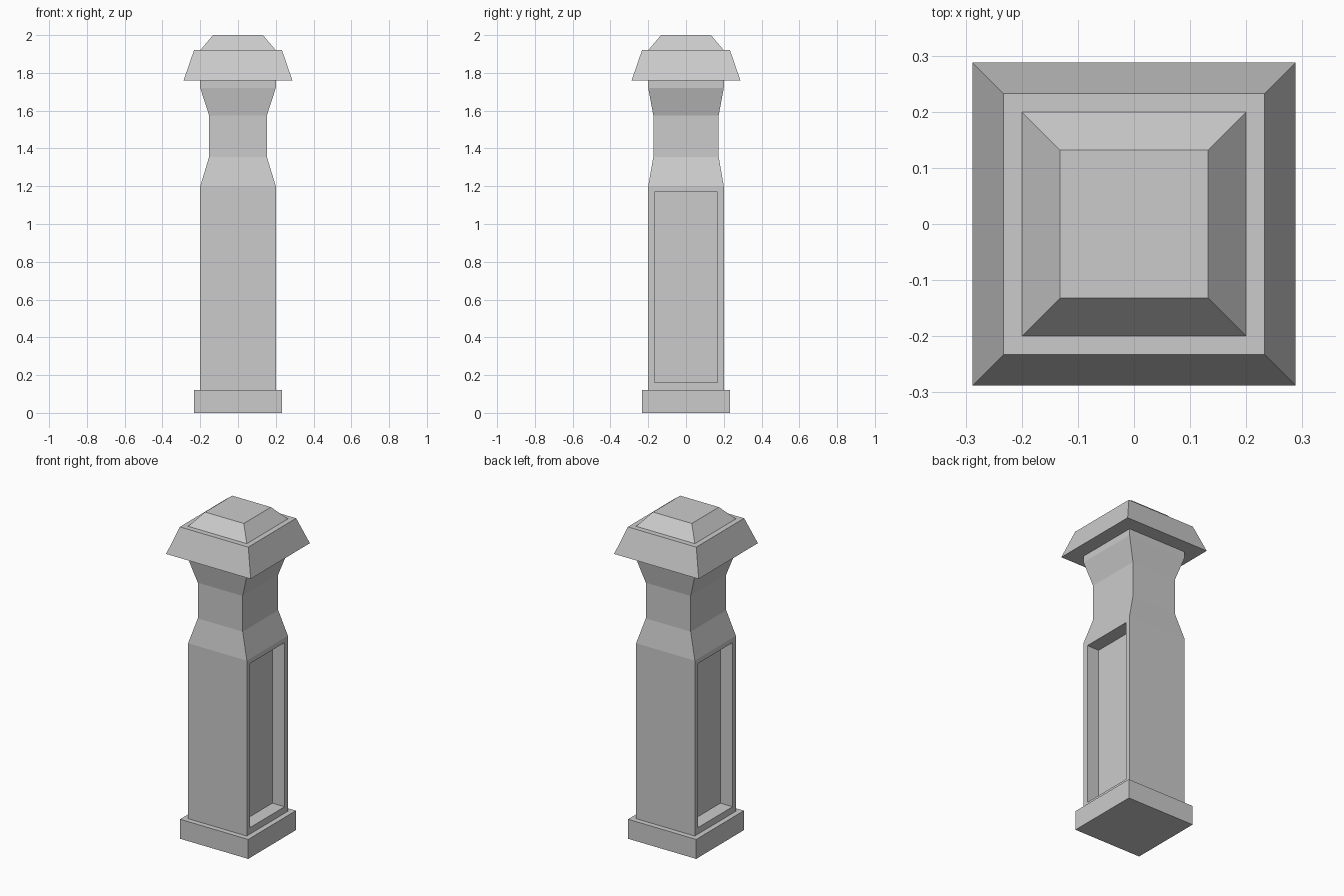
import bpy
import bmesh

cube = bpy.data.objects.get("Cube")
if cube:
    bpy.data.objects.remove(cube, do_unlink=True)

stone = bpy.data.materials.new("light_grey_stone")
stone.use_nodes = True
COLOUR = (0.6, 0.6, 0.6, 1)
stone.diffuse_color = COLOUR
stone.node_tree.nodes["Principled BSDF"].inputs["Base Color"].default_value = COLOUR


def square_loft(name, sections):
    """Stack rectangular rings of (half x, half y, z) into a closed solid."""
    bm = bmesh.new()
    rings = [[bm.verts.new((sx * hx, sy * hy, z))
              for sx, sy in ((-1, -1), (1, -1), (1, 1), (-1, 1))]
             for hx, hy, z in sections]
    bm.faces.new(rings[0][::-1])
    bm.faces.new(rings[-1])
    for low, high in zip(rings, rings[1:]):
        for i in range(4):
            j = (i + 1) % 4
            bm.faces.new((low[i], low[j], high[j], high[i]))
    mesh = bpy.data.meshes.new(name)
    bm.to_mesh(mesh)
    bm.free()
    mesh.materials.append(stone)
    obj = bpy.data.objects.new(name, mesh)
    bpy.context.collection.objects.link(obj)
    return obj


# Foot and capital
square_loft("base_plinth", [(0.232, 0.232, 0), (0.232, 0.232, 0.12)])
square_loft("cap", [(0.288, 0.288, 1.76), (0.233, 0.233, 1.92)])
square_loft("cap_top", [(0.2, 0.2, 1.92), (0.132, 0.132, 2.0)])

# Shaft with a narrowed neck
shaft = square_loft("shaft", [
    (0.2, 0.2, 0.12), (0.2, 0.2, 1.2), (0.153, 0.173, 1.355),
    (0.153, 0.173, 1.575), (0.2, 0.2, 1.72), (0.2, 0.2, 1.76)])

# Recessed panels on the left and right sides
PANEL_HALF_WIDTH, PANEL_BOTTOM, PANEL_TOP, DEPTH = 0.167, 0.16, 1.17, 0.083
bm = bmesh.new()
bm.from_mesh(shaft.data)
bm.normal_update()
sides = [f for f in bm.faces
         if abs(f.normal.x) > 0.99 and f.calc_center_median().z < 1]
for face in sides:
    outward = face.normal.copy()
    bmesh.ops.inset_individual(bm, faces=[face], thickness=0.03)
    for v in face.verts:
        v.co.y = PANEL_HALF_WIDTH if v.co.y > 0 else -PANEL_HALF_WIDTH
        v.co.z = PANEL_TOP if v.co.z > 0.6 else PANEL_BOTTOM
    # Push a copy of the panel inward, leaving straight walls
    floor = bmesh.ops.extrude_discrete_faces(bm, faces=[face])["faces"][0]
    bmesh.ops.translate(bm, verts=floor.verts, vec=-outward * DEPTH)
bmesh.ops.recalc_face_normals(bm, faces=bm.faces)
bm.to_mesh(shaft.data)
bm.free()
